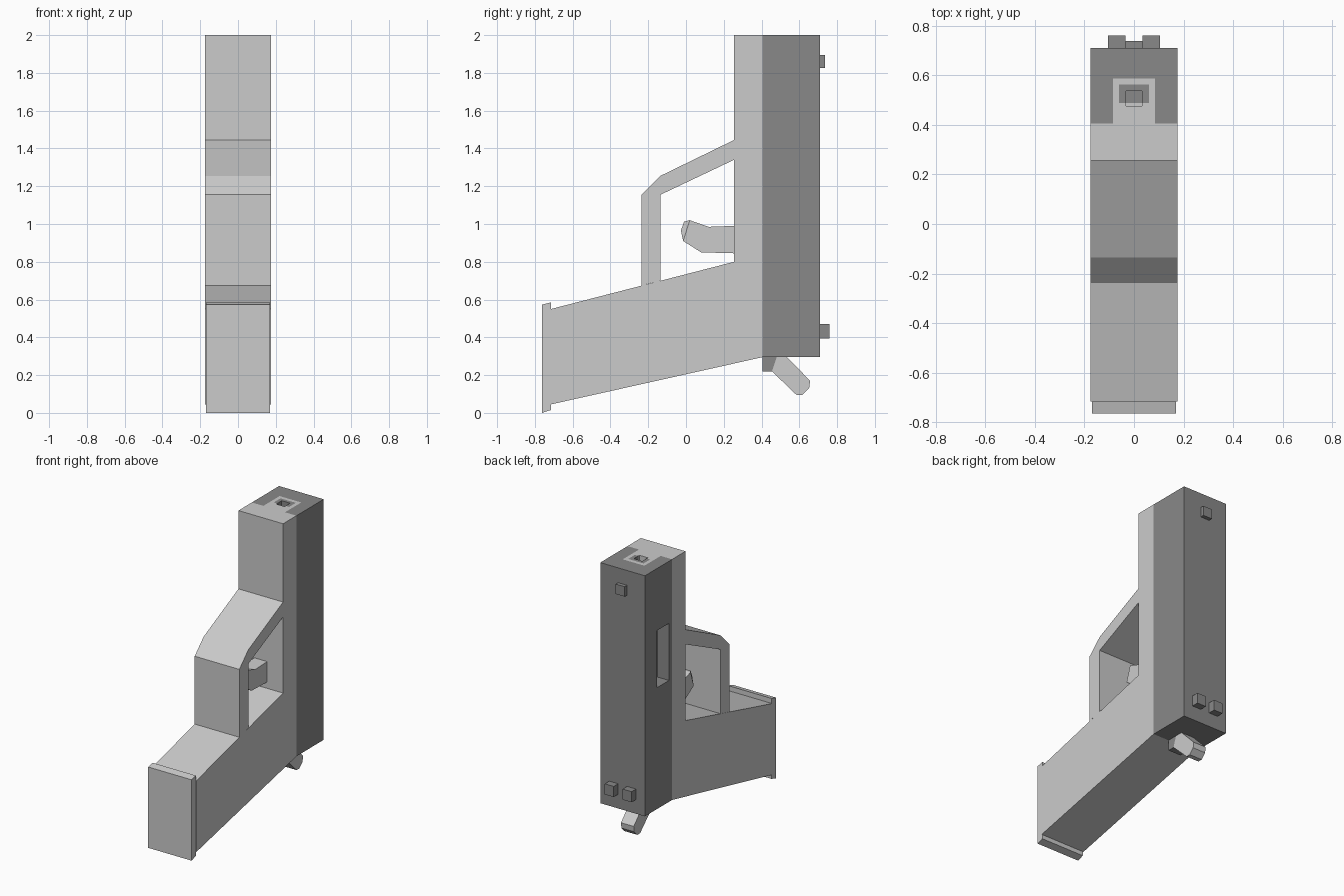
import bpy, bmesh

if "Cube" in bpy.data.objects:
    bpy.data.objects.remove(bpy.data.objects["Cube"])

dark = bpy.data.materials.new("dark_metal")
dark.diffuse_color = (0.25, 0.25, 0.25, 1)
dark.use_nodes = True
dark.node_tree.nodes["Principled BSDF"].inputs["Base Color"].default_value = dark.diffuse_color


def prism(name, pts, x0, x1, mat=None, taper=None, crease=None):
    """Side profile of (y, z) points, extruded from x0 to x1.
    taper: {point index: width factor}; crease: pair of points joined by an edge."""
    taper = taper or {}
    bm = bmesh.new()
    rows = [[bm.verts.new((x * taper.get(i, 1), y, z)) for i, (y, z) in enumerate(pts)]
            for x in (x0, x1)]
    n = len(pts)
    for row in rows:
        bm.faces.new(row)
    for i in range(n):
        j = (i + 1) % n
        bm.faces.new((rows[0][i], rows[0][j], rows[1][j], rows[1][i]))
    if crease:
        for row in rows:
            bmesh.ops.connect_verts(bm, verts=[row[crease[0]], row[crease[1]]])
    bmesh.ops.recalc_face_normals(bm, faces=bm.faces)
    mesh = bpy.data.meshes.new(name)
    bm.to_mesh(mesh)
    bm.free()
    ob = bpy.data.objects.new(name, mesh)
    bpy.context.collection.objects.link(ob)
    if mat:
        mesh.materials.append(mat)
    return ob


def box(name, x, y, z, mat=None):
    pts = [(y[0], z[0]), (y[1], z[0]), (y[1], z[1]), (y[0], z[1])]
    return prism(name, pts, x[0], x[1], mat)


def cut(ob, x, y, z):
    """Subtract a box from an object."""
    cutter = box("cutter", x, y, z, ob.data.materials[0] if ob.data.materials else None)
    cutter.hide_render = True
    mod = ob.modifiers.new("cut", 'BOOLEAN')
    mod.operation, mod.solver, mod.object = 'DIFFERENCE', 'EXACT', cutter
    bpy.context.view_layer.objects.active = ob
    bpy.ops.object.modifier_apply(modifier=mod.name)
    bpy.data.objects.remove(cutter)


W = 0.175

# Frame: front rail and slanted grip
prism("frame_and_grip", [(0.405, 0.295), (0.405, 2), (0.255, 2), (0.255, 0.80),
                         (-0.715, 0.55), (-0.715, 0.045)], -W, W)

# Base plate at the end of the grip
prism("base_plate", [(-0.715, 0.015), (-0.715, 0.585), (-0.763, 0.573), (-0.763, 0)],
      -0.17, 0.17)

# Guard loop around the trigger
prism("trigger_guard", [(0.255, 1.445), (-0.135, 1.255), (-0.235, 1.155), (-0.235, 0.674),
                        (-0.135, 0.70), (-0.135, 1.155), (0.255, 1.34)], -W, W)

# Trigger with a narrowed tip
prism("trigger", [(0.255, 0.99), (0.12, 0.985), (0.02, 1.02), (-0.01, 1.013),
                  (-0.027, 0.965), (-0.015, 0.91), (0.08, 0.85), (0.255, 0.845)],
      -0.05, 0.05, taper={3: 0.6, 4: 0.6}, crease=(2, 5))

# Slide with barrel channel and side port
slide = box("slide", (-W, W), (0.405, 0.71), (0.295, 2), dark)
cut(slide, (-0.085, 0.085), (0.38, 0.587), (1.05, 2.1))
cut(slide, (-0.3, -0.08), (0.44, 0.575), (1.155, 1.56))

# Barrel and its dark liner, both bored
barrel = box("barrel", (-0.085, 0.085), (0.405, 0.587), (1.05, 2))
cut(barrel, (-0.06, 0.06), (0.487, 0.562), (1.2, 2.1))
liner = box("barrel_liner", (-0.06, 0.06), (0.487, 0.562), (1.2, 2), dark)
for part in (barrel, liner):
    cut(part, (-0.033, 0.033), (0.475, 0.537), (1.25, 2.1))

# Sights
box("front_sight", (-0.035, 0.035), (0.71, 0.737), (1.825, 1.895), dark)
for side, x in (("left", -0.07), ("right", 0.07)):
    box("rear_sight_" + side, (x - 0.035, x + 0.035), (0.71, 0.76), (0.395, 0.47), dark)

# Hammer and its mount
prism("hammer_mount", [(0.405, 0.295), (0.48, 0.295), (0.455, 0.22), (0.405, 0.22)],
      -0.05, 0.05, dark)
prism("hammer", [(0.48, 0.295), (0.535, 0.295), (0.657, 0.17), (0.652, 0.13),
                 (0.617, 0.095), (0.585, 0.095), (0.455, 0.22)], -0.05, 0.05)
